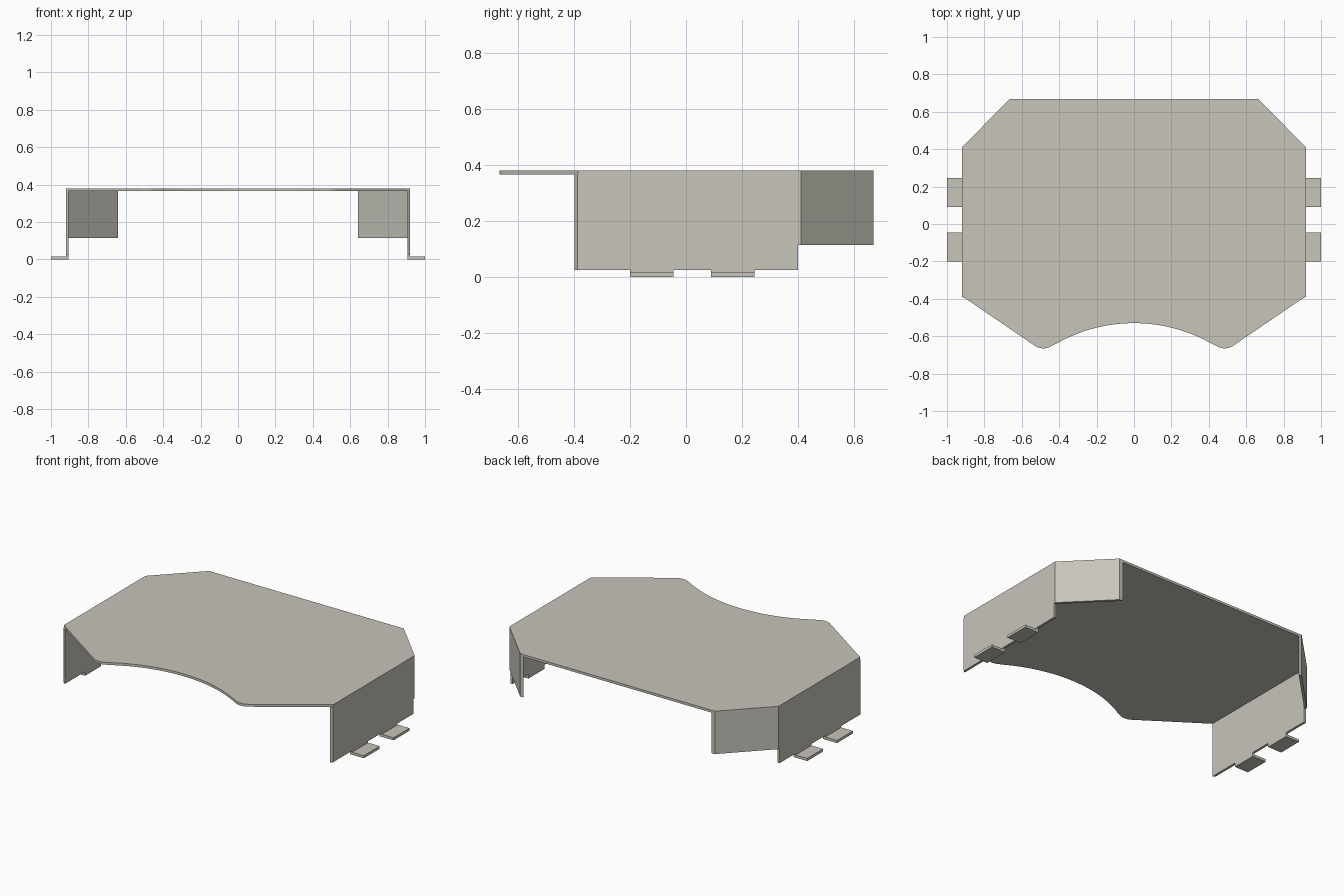
import bpy, bmesh, math
from mathutils import Vector

cube = bpy.data.objects.get("Cube")
if cube:
    bpy.data.objects.remove(cube, do_unlink=True)

# One painted sheet-metal colour
COLOUR = (0.57, 0.555, 0.49, 1)
metal = bpy.data.materials.new("warm grey metal")
metal.diffuse_color = COLOUR
metal.use_nodes = True
bsdf = next(n for n in metal.node_tree.nodes if n.type == 'BSDF_PRINCIPLED')
bsdf.inputs["Base Color"].default_value = COLOUR


def prism(name, points, offset):
    """Extrude a closed 3D outline along an offset vector."""
    bm = bmesh.new()
    face = bm.faces.new([bm.verts.new(p) for p in points])
    ext = bmesh.ops.extrude_face_region(bm, geom=[face])
    moved = [g for g in ext["geom"] if isinstance(g, bmesh.types.BMVert)]
    bmesh.ops.translate(bm, verts=moved, vec=Vector(offset))
    bmesh.ops.recalc_face_normals(bm, faces=bm.faces)
    mesh = bpy.data.meshes.new(name)
    bm.to_mesh(mesh)
    bm.free()
    mesh.materials.append(metal)
    obj = bpy.data.objects.new(name, mesh)
    bpy.context.collection.objects.link(obj)
    return obj


def upright(name, outline, z0, z1):
    return prism(name, [(x, y, z0) for x, y in outline], (0, 0, z1 - z0))


TOP, UNDER = 0.38, 0.365      # top plate heights
OUT, INN = 0.92, 0.905        # side wall faces

# Top plate: half outline from the back corner to the front cutout
half = [(0.665, 0.668), (OUT, 0.41), (OUT, -0.385)]
for i in range(9):            # rounded front tip
    a = math.radians(34 - 66 * i / 8)
    half.append((0.485 + 0.08 * math.sin(a), -0.585 - 0.08 * math.cos(a)))
R = 0.84                      # curved front cutout
end = math.asin(half[-1][0] / R)
for i in range(1, 16):
    a = end * (1 - i / 16)
    half.append((R * math.sin(a), -0.53 - R * (1 - math.cos(a))))
outline = half + [(0, -0.53)] + [(-x, y) for x, y in reversed(half)]
upright("top_plate", outline, UNDER, TOP)

for side, s in (("left", 1), ("right", -1)):
    # Side wall, its front end cut along the plate edge
    wall = [(OUT, -0.387), (OUT, 0.40), (INN, 0.40), (INN, -0.397)]
    upright(side + "_wall", [(s * x, y) for x, y in wall], 0.025, UNDER)

    # Shorter angled wall on the back corner
    corner = [(OUT, 0.40), (OUT, 0.41), (0.665, 0.668), (0.642, 0.668), (INN, 0.403), (INN, 0.40)]
    upright(side + "_corner_wall", [(s * x, y) for x, y in corner], 0.115, UNDER)

    # Bent mounting tabs under the wall
    bend = [(INN, 0), (1, 0), (1, 0.016), (OUT, 0.016), (OUT, 0.025), (INN, 0.025)]
    for place, y0 in (("front", -0.20), ("back", 0.09)):
        prism(f"{side}_{place}_tab", [(s * x, y0, z) for x, z in bend], (0, 0.155, 0))
